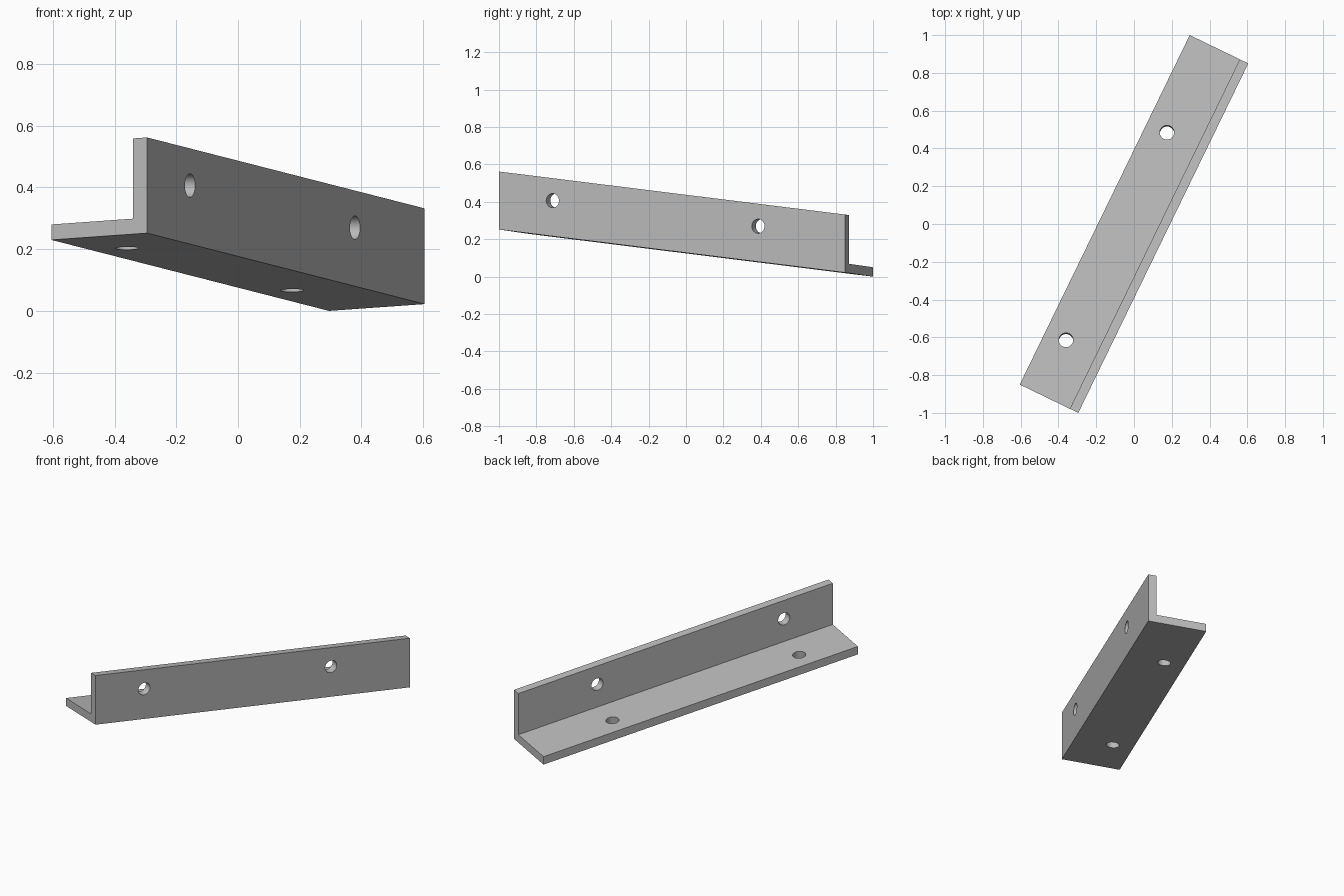
import bpy, bmesh
from mathutils import Vector

cube = bpy.data.objects.get("Cube")
if cube:
    bpy.data.objects.remove(cube, do_unlink=True)

# Outer corner of the angle and the directions of its length, shelf and wall
corner = Vector((-0.295, -1.0, 0.252))
length = Vector((0.90, 1.85, -0.23))
shelf = Vector((-0.31, 0.15, -0.022))
up = Vector((0, 0, 1))
WALL_HEIGHT, THICK = 0.31, 0.05
HOLE_RADIUS = 0.038

steel = bpy.data.materials.new("light_grey_steel")
steel.use_nodes = True
colour = (0.5, 0.5, 0.5, 1)
steel.diffuse_color = colour
steel.node_tree.nodes["Principled BSDF"].inputs["Base Color"].default_value = colour


def place(along, across, height):
    return corner + length * along + shelf * across + up * height


# L-shaped profile swept along the length
t = THICK / shelf.length
profile = [(0, 0), (1, 0), (1, THICK), (t, THICK), (t, WALL_HEIGHT), (0, WALL_HEIGHT)]
bm = bmesh.new()
face = bm.faces.new([bm.verts.new(place(0, a, h)) for a, h in profile])
sweep = bmesh.ops.extrude_face_region(bm, geom=[face], use_keep_orig=True)
bmesh.ops.translate(bm, vec=length,
                    verts=[v for v in sweep["geom"] if isinstance(v, bmesh.types.BMVert)])
bmesh.ops.recalc_face_normals(bm, faces=bm.faces)
mesh = bpy.data.meshes.new("angle_bracket")
bm.to_mesh(mesh)
bm.free()
bracket = bpy.data.objects.new("angle_bracket", mesh)
bpy.context.collection.objects.link(bracket)
mesh.materials.append(steel)


# Bolt holes, two through the wall and two through the shelf
def drill(name, centre, axis):
    bpy.ops.mesh.primitive_cylinder_add(vertices=40, radius=HOLE_RADIUS, depth=0.2,
                                        location=centre,
                                        rotation=axis.to_track_quat("Z", "Y").to_euler())
    cutter = bpy.context.object
    cutter.name = name
    cutter.data.materials.append(steel)
    cutter.hide_render = True
    cut = bracket.modifiers.new(name, "BOOLEAN")
    cut.operation, cut.solver, cut.object = "DIFFERENCE", "EXACT", cutter
    bpy.context.view_layer.objects.active = bracket
    bpy.ops.object.modifier_apply(modifier=name)
    bpy.data.objects.remove(cutter, do_unlink=True)


for end, along in (("front", 0.155), ("back", 0.749)):
    drill(end + "_wall_hole", place(along, 0, 0.19), length.cross(up))
    drill(end + "_shelf_hole", place(along, 0.66, THICK), shelf.cross(length))

# Smooth hole walls with crisp edges
bpy.ops.object.select_all(action="DESELECT")
bracket.select_set(True)
bpy.context.view_layer.objects.active = bracket
bpy.ops.object.shade_smooth_by_angle(angle=0.5)
